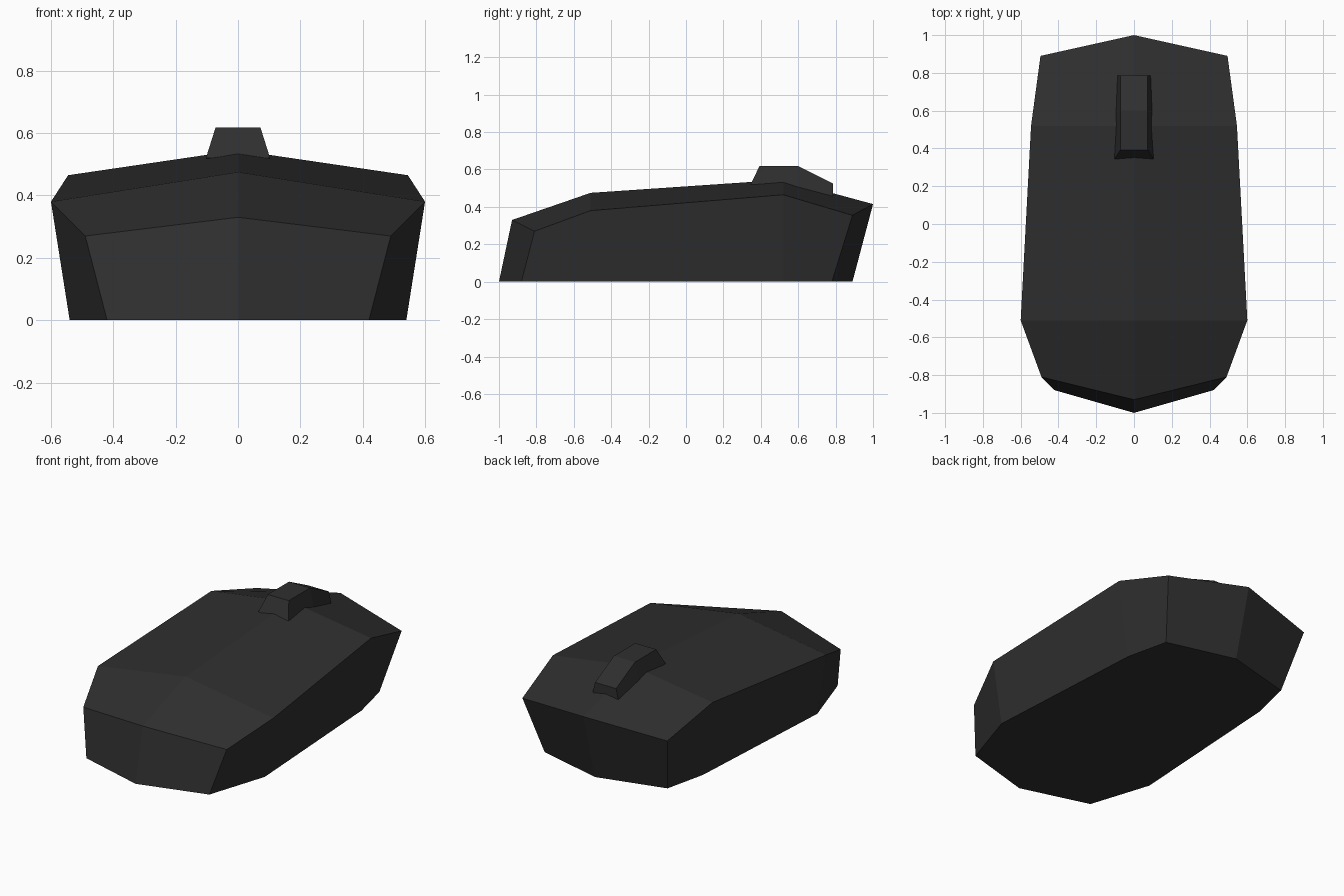
import bpy, bmesh

if "Cube" in bpy.data.objects:
    bpy.data.objects.remove(bpy.data.objects["Cube"])

black = bpy.data.materials.new("matte black")
black.diffuse_color = (0.028, 0.028, 0.028, 1)
black.use_nodes = True
black.node_tree.nodes["Principled BSDF"].inputs["Base Color"].default_value = black.diffuse_color


def loft(name, rings, cap_splits):
    """Skin closed rings of points, then cap both ends with the given faces."""
    bm = bmesh.new()
    vs = [[bm.verts.new(p) for p in ring] for ring in rings]
    n = len(rings[0])
    for a, b in zip(vs, vs[1:]):
        for i in range(n):
            j = (i + 1) % n
            bm.faces.new((a[i], a[j], b[j], b[i]))
    for end in (vs[0], vs[-1]):
        for split in cap_splits:
            bm.faces.new([end[i] for i in split])
    bmesh.ops.recalc_face_normals(bm, faces=bm.faces)
    mesh = bpy.data.meshes.new(name)
    bm.to_mesh(mesh)
    bm.free()
    mesh.materials.append(black)
    obj = bpy.data.objects.new(name, mesh)
    bpy.context.collection.objects.link(obj)


# Body shell: stations from front to back
# (ridge y, ridge z, shoulder x, y, z, base x, base side y, base centre y)
stations = [
    (-0.93, 0.33, 0.49, -0.81, 0.27, 0.42, -0.88, -1.00),
    (-0.51, 0.475, 0.60, -0.51, 0.38, 0.54, -0.51, -0.51),
    (0.52, 0.545, 0.545, 0.52, 0.465, 0.48, 0.52, 0.52),
    (1.00, 0.415, 0.495, 0.89, 0.355, 0.42, 0.78, 0.89),
]
rings = [[(-bx, by, 0), (-sx, sy, sz), (0, ry, rz), (sx, sy, sz), (bx, by, 0), (0, bc, 0)]
         for ry, rz, sx, sy, sz, bx, by, bc in stations]
loft("body_shell", rings, [(0, 1, 2, 5), (5, 2, 3, 4)])

# Scroll wheel housing: raised tapered block
# (top y, top z, top half width, foot y, foot z, foot half width)
block = [
    (0.393, 0.618, 0.072, 0.345, 0.52, 0.103),
    (0.60, 0.618, 0.072, 0.60, 0.50, 0.097),
    (0.785, 0.525, 0.072, 0.785, 0.44, 0.092),
]
rings = [[(-fx, fy, fz), (-tx, ty, tz), (tx, ty, tz), (fx, fy, fz)]
         for ty, tz, tx, fy, fz, fx in block]
loft("scroll_wheel", rings, [(0, 1, 2, 3)])
